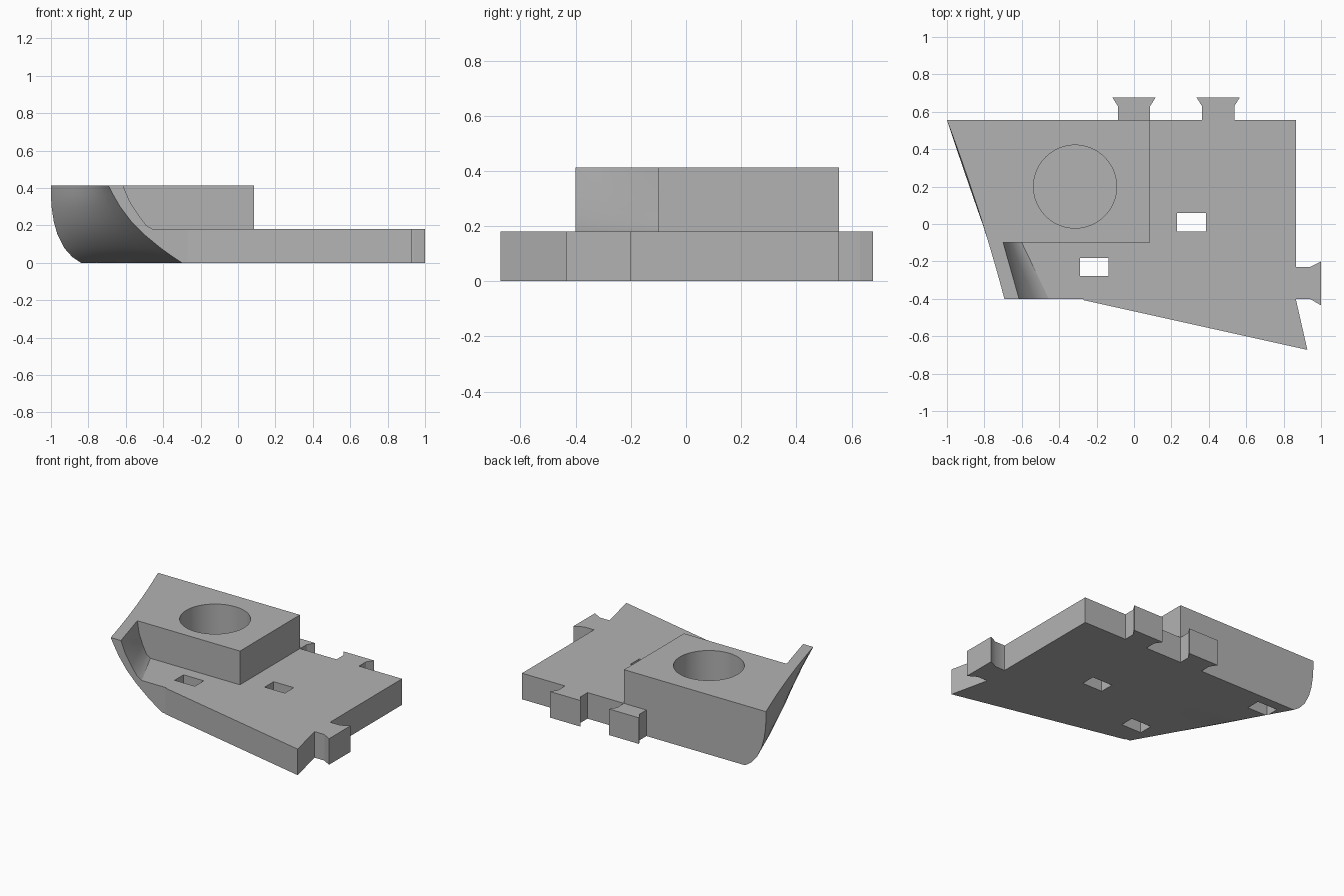
import bpy
import bmesh
import math
from mathutils import Matrix

if "Cube" in bpy.data.objects:
    bpy.data.objects.remove(bpy.data.objects["Cube"])

grey = bpy.data.materials.new("plain grey")
grey.use_nodes = True
grey.diffuse_color = (0.45, 0.45, 0.45, 1)
grey.node_tree.nodes["Principled BSDF"].inputs["Base Color"].default_value = grey.diffuse_color


def finish(bm, name):
    bmesh.ops.recalc_face_normals(bm, faces=bm.faces)
    mesh = bpy.data.meshes.new(name)
    bm.to_mesh(mesh)
    bm.free()
    mesh.materials.append(grey)
    obj = bpy.data.objects.new(name, mesh)
    bpy.context.scene.collection.objects.link(obj)
    return obj


def loft(name, rings):
    """Join matching closed rings of points and cap both ends."""
    bm = bmesh.new()
    loops = [[bm.verts.new(p) for p in ring] for ring in rings]
    n = len(loops[0])
    for a, b in zip(loops, loops[1:]):
        for i in range(n):
            j = (i + 1) % n
            bm.faces.new((a[i], a[j], b[j], b[i]))
    bmesh.ops.triangulate(bm, faces=bm.faces[:])
    bm.faces.new(loops[0])
    bm.faces.new(loops[-1][::-1])
    return finish(bm, name)


def prism(name, outline, low, high):
    bm = bmesh.new()
    face = bm.faces.new([bm.verts.new((x, y, low)) for x, y in outline])
    top = bmesh.ops.extrude_face_region(bm, geom=[face])["geom"]
    verts = [v for v in top if isinstance(v, bmesh.types.BMVert)]
    bmesh.ops.translate(bm, verts=verts, vec=(0, 0, high - low))
    return finish(bm, name)


def combine(target, other, operation):
    mod = target.modifiers.new(other.name, "BOOLEAN")
    mod.operation = operation
    mod.solver = "EXACT"
    mod.object = other
    bpy.ops.object.select_all(action="DESELECT")
    target.select_set(True)
    bpy.context.view_layer.objects.active = target
    bpy.ops.object.modifier_apply(modifier=mod.name)
    bpy.data.objects.remove(other)


FLOOR, TOP, BACK, FRONT = 0.18, 0.413, 0.555, -0.4

# Flared hull side with the raised deck
heights = [0, 0.03, 0.08, 0.15, 0.22, 0.3, 0.36, TOP]
stern = [-0.84, -0.885, -0.93, -0.965, -0.985, -0.997, -1, -1]
middle = [-0.57, -0.63, -0.70, -0.765, -0.805, -0.83, -0.837, -0.833]
bow = [-0.30, -0.345, -0.415, -0.5, -0.57, -0.63, -0.665, -0.693]
rings = []
for k in range(13):
    t = k / 6 - 1
    y = (BACK + FRONT) / 2 - t * (BACK - FRONT) / 2
    ring = [(s * t * (t - 1) / 2 + m * (1 - t * t) + b * t * (t + 1) / 2, y, z)
            for s, m, b, z in zip(stern, middle, bow, heights)]
    rings.append(ring + [(0.085, y, TOP), (0.085, y, 0)])
hull = loft("hull_section", rings)

# Clear the front deck, leaving a curved bulwark
wall = [(-0.455, FLOOR), (-0.49, 0.2), (-0.535, 0.26), (-0.58, 0.33), (-0.615, TOP), (-0.63, 0.45)]
rings = []
for y in (-0.5, -0.4, -0.3, -0.2, -0.1):
    f = (y - FRONT) / 0.3
    ring = [(x - f * (0.145 - 0.06 * (z - FLOOR) / 0.23), y, z) for x, z in wall]
    rings.append(ring + [(0.3, y, 0.45), (0.3, y, FLOOR)])
combine(hull, loft("deck_cutter", rings), "DIFFERENCE")


# Base plate with its dovetail tabs
def tab(centre):
    return [(centre + dx, y) for dx, y in (
        (0.086, BACK), (0.086, 0.63), (0.116, 0.677), (-0.116, 0.677), (-0.086, 0.63), (-0.086, BACK))]


outline = [(-0.27, -0.407), (0.927, -0.673), (0.865, -0.4), (0.94, -0.4), (1, -0.435),
           (1, -0.2), (0.94, -0.23), (0.865, -0.23), (0.865, BACK)]
outline += tab(0.45) + tab(0) + [(-0.2, BACK)]
combine(hull, prism("base_plate", outline, 0, FLOOR), "UNION")

# Rectangular slots
for x, y, high in ((0.308, 0.01, 0.3), (-0.212, -0.23, 0.3), (-0.68, 0.44, FLOOR)):
    slot = [(x + a * 0.077, y + b * 0.049) for a, b in ((-1, -1), (1, -1), (1, 1), (-1, 1))]
    combine(hull, prism("slot_cutter", slot, -0.1, high), "DIFFERENCE")

# Round well in the raised deck
bm = bmesh.new()
bmesh.ops.create_cone(bm, cap_ends=True, segments=64, radius1=0.222, radius2=0.222, depth=0.4,
                      matrix=Matrix.Translation((-0.315, 0.2, FLOOR + 0.2)))
combine(hull, finish(bm, "well_cutter"), "DIFFERENCE")

hull.select_set(True)
bpy.context.view_layer.objects.active = hull
bpy.ops.object.shade_smooth_by_angle(angle=math.radians(30))
